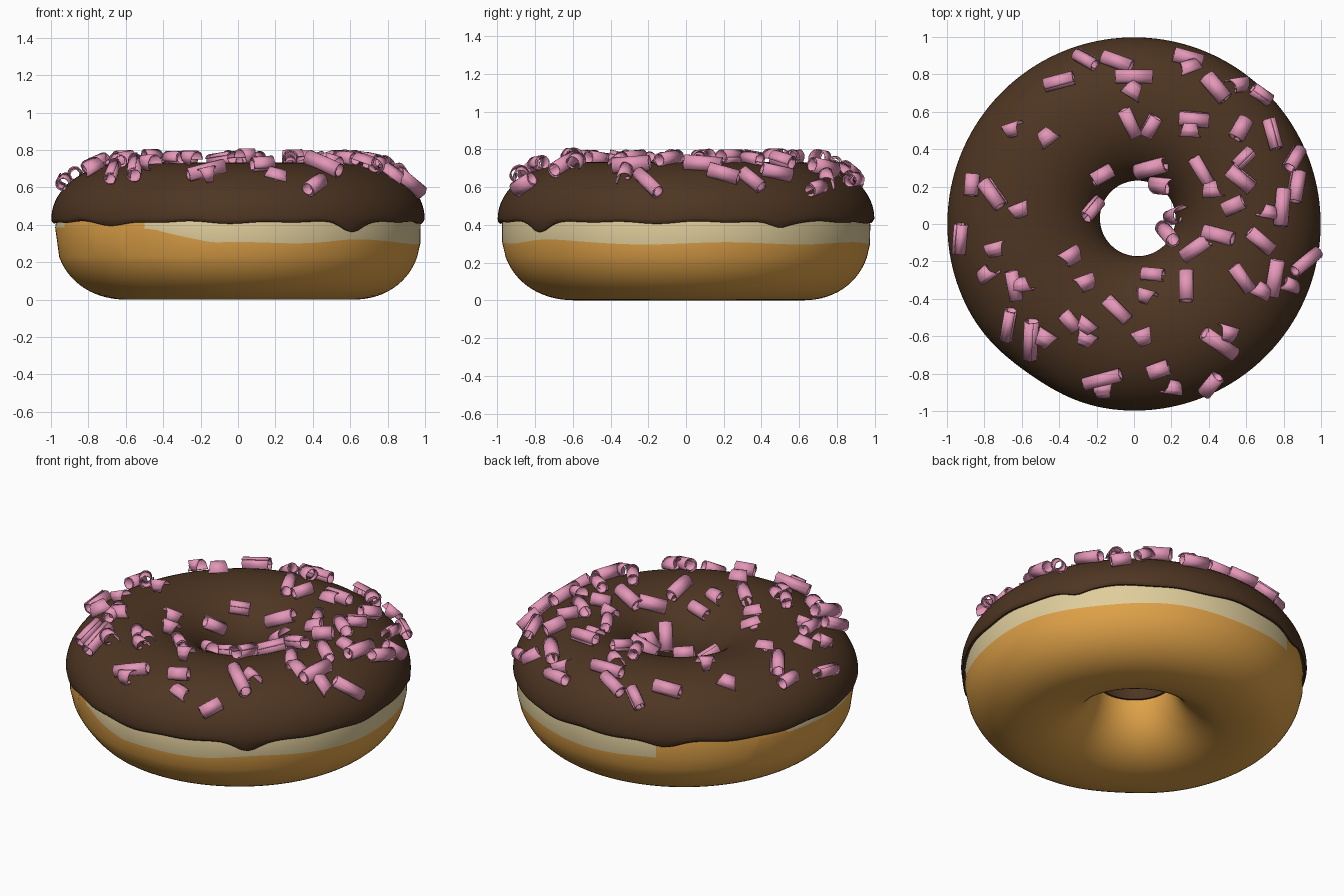
import bpy, math, random
from mathutils import Vector

if "Cube" in bpy.data.objects:
    bpy.data.objects.remove(bpy.data.objects["Cube"])

random.seed(4)
TAU = 2 * math.pi
SEG = 160


def material(name, rgb):
    m = bpy.data.materials.new(name)
    m.diffuse_color = (*rgb, 1)
    m.use_nodes = True
    m.node_tree.nodes["Principled BSDF"].inputs["Base Color"].default_value = m.diffuse_color
    return m


GOLD = material("golden_dough", (0.74, 0.36, 0.065))
CREAM = material("pale_dough", (0.74, 0.61, 0.33))
CHOC = material("chocolate_icing", (0.076, 0.036, 0.016))
PINK = material("pink_curl", (0.78, 0.31, 0.48))


def add_object(name, verts, faces, mats):
    me = bpy.data.meshes.new(name)
    me.from_pydata(verts, [], faces)
    for m in mats:
        me.materials.append(m)
    ob = bpy.data.objects.new(name, me)
    bpy.context.collection.objects.link(ob)
    bpy.ops.object.select_all(action='DESELECT')
    ob.select_set(True)
    bpy.context.view_layer.objects.active = ob
    bpy.ops.object.shade_smooth_by_angle(angle=math.radians(50))
    return ob


def bump(deg, centre, width):
    d = (deg - centre + 180) % 360 - 180
    return math.exp(-(d / width) ** 2)


def ring(name, profile, mats, rule=None, closed=True):
    """Revolve an angle-dependent profile; the hole sits slightly off centre."""
    verts, faces, idx, n = [], [], [], 0
    for i in range(SEG):
        a = i / SEG * TAU
        pts = profile(math.degrees(a))
        n = len(pts)
        for r, z in pts:
            w = max(0, min(1, (1 - r) / 0.8))
            if r > 0.6:
                r *= 1 - 0.02 * bump(math.degrees(a), 235, 16)
            verts.append((r * math.cos(a) + 0.02 * w, r * math.sin(a) + 0.03 * w, z))
    for i in range(SEG):
        k = (i + 1) % SEG
        for j in range(n if closed else n - 1):
            l = (j + 1) % n
            faces.append((k * n + j, k * n + l, i * n + l, i * n + j))
            idx.append(rule((i + 0.5) / SEG * 360, j) if rule else 0)
    ob = add_object(name, verts, faces, mats)
    for p, m in zip(ob.data.polygons, idx):
        p.material_index = m
    return ob


# Dough: rounded ring with a pale band on part of the outer side
def in_band(deg):
    return deg > 238 or deg < 114 or 163 < deg < 198


def band_z(deg):
    if 150 < deg < 215:
        return 0.385
    z = 0.302 + 0.006 * math.sin(math.radians(deg * 7)) + 0.02 * bump(deg, 308, 14)
    if 230 < deg < 262:
        z += 0.08 * min(1, (262 - deg) / 20)
    return z


def dough_profile(deg):
    def section(t):
        c, s = math.cos(t), math.sin(t)
        return 0.6 + 0.378 * math.copysign(abs(c) ** 0.93, c), 0.36 - 0.36 * s ** 0.93
    bz = band_z(deg)
    t = math.asin(max(0, (0.36 - bz) / 0.36) ** (1 / 0.93))
    pts = [(0.967, 0.46), (0.976, 0.40), (section(t)[0], bz)]
    pts += [section(math.radians(k * 5)) for k in range(4, 37)]
    return pts + [(0.235, 0.46), (0.31, 0.6), (0.6, 0.68), (0.89, 0.6)]


ring("dough", dough_profile, [GOLD, CREAM],
     lambda deg, j: 1 if j < 2 and in_band(deg) else 0)


# Icing: domed shell with a wavy lower lip
def icing_profile(deg):
    a = math.radians(deg)
    edge = 0.413 + 0.004 * math.sin(9 * a) + 0.004 * math.sin(17 * a + 1)
    for centre, depth, width in ((308, .045, 5), (30, .022, 4), (226, .012, 7), (118, .025, 6)):
        edge -= depth * bump(deg, centre, width)
    pts = [(0.96, edge + 0.004), (0.988, edge), (0.996, edge + 0.01)]
    for k in range(0, 41):
        t = math.pi * k / 40
        pts.append((0.6 + 0.398 * math.cos(t), 0.432 + 0.3 * math.sin(t)))
    return pts + [(0.204, 0.36), (0.212, 0.325), (0.24, 0.325)]


ring("icing", icing_profile, [CHOC], closed=False)


# Curls: thin rolled shavings, placed on the icing (x, y, heading in degrees)
def seat(x, y, lift):
    """Point above the icing and its normal."""
    w = 0.5
    for _ in range(4):
        r = math.hypot(x - 0.02 * w, y - 0.03 * w)
        w = max(0, min(1, (1 - r) / 0.8))
    A, B = 0.398 + lift, 0.3 + lift
    u = max(-0.92, min(0.92, (r - 0.6) / A))
    h = math.sqrt(1 - u * u)
    d = Vector((x - 0.02 * w, y - 0.03 * w, 0)).normalized()
    return Vector((x, y, 0.432 + B * h)), (d * (u / A) + Vector((0, 0, h / B))).normalized()


verts, faces = [], []


def curl(x, y, deg, length, radius, turns, taper, start):
    p, n = seat(x, y, radius * 0.7)
    a = math.radians(deg)
    # heading is kept as seen from above, sloping with the icing
    axis = Vector((math.cos(a), math.sin(a), 0))
    axis.z = -axis.dot(n) / n.z
    length *= min(axis.length, 1.5)
    axis.normalize()
    side = n.cross(axis)
    base, steps = len(verts), 26
    for i in range(steps + 1):
        t = i / steps
        th = start + t * turns * TAU
        rad = radius * (0.68 + 0.32 * t if taper == 0 else 1 - 0.25 * t)
        half = length / 2 * (1 - taper * t) + random.uniform(-0.002, 0.002)
        c = p + side * rad * math.cos(th) + n * rad * math.sin(th)
        verts.extend([c - axis * half, c + axis * half])
        if i < steps:
            k = base + 2 * i
            faces.append((k, k + 1, k + 3, k + 2))


ROLLS = {
    0.20: [(0, .79, 0), (.37, .27, -60), (.79, .09, 85), (.75, -.29, 80),
           (.46, -.64, -35), (-.17, -.83, 15), (-.55, -.62, 87)],
    0.16: [(-.40, .76, 15), (-.09, .87, -20), (.29, .89, -15), (.44, .73, -50),
           (-.02, .54, -65), (.32, .56, -5), (.74, .48, -75), (.57, .24, -40),
           (.87, .20, 80), (.45, -.06, -15), (.33, -.13, 35), (.68, -.09, -40),
           (.28, -.33, 90), (.58, -.29, -55), (.92, -.20, 40), (-.09, -.46, -45),
           (-.67, -.54, 80), (-.64, -.33, -80), (-.93, -.08, 85), (-.76, .16, -55),
           (.09, .30, 15)],
    0.115: [(-.26, .88, -30), (.68, .69, -35), (.09, .52, 60), (.57, .51, 60),
            (.59, .35, 45), (.53, .10, 25), (.86, .35, 60), (.13, -.78, 20),
            (.41, -.86, 50), (-.87, .21, 85), (-.17, .26, 30), (.10, -.27, -5),
            (-.22, .08, 50), (-.34, -.52, -50), (.18, -.05, -50)],
}
for length, spots in ROLLS.items():
    for x, y, deg in spots:
        curl(x, y, deg, length, random.uniform(0.036, 0.044), 1.4, 0, random.uniform(0, TAU))

# Flakes: short half-rolled shavings that taper to a point
FLAKES = [(-.65, .50), (-.47, .47), (.56, .74), (.15, .20), (-.61, .07), (-.74, -.14),
          (-.79, -.26), (-.34, -.18), (-.26, -.32), (.06, -.39), (-.26, -.55),
          (-.26, -.62), (-.48, -.62), (.05, -.61), (.21, -.87), (-.16, -.89),
          (.68, -.35), (.83, -.32), (.72, .07), (.50, -.59), (0, .72), (.29, .84),
          (.30, .51), (.22, .04), (.42, .19), (-.60, -.32)]
for x, y in FLAKES:
    curl(x, y, random.choice((0, 180)) + random.uniform(-40, 40), 0.12,
         random.uniform(0.038, 0.047), 0.85, 0.9, random.uniform(-0.9, 0.2))

curls = add_object("curls", verts, faces, [PINK])
sol = curls.modifiers.new("thickness", 'SOLIDIFY')
sol.thickness = 0.006
sol.offset = 0
